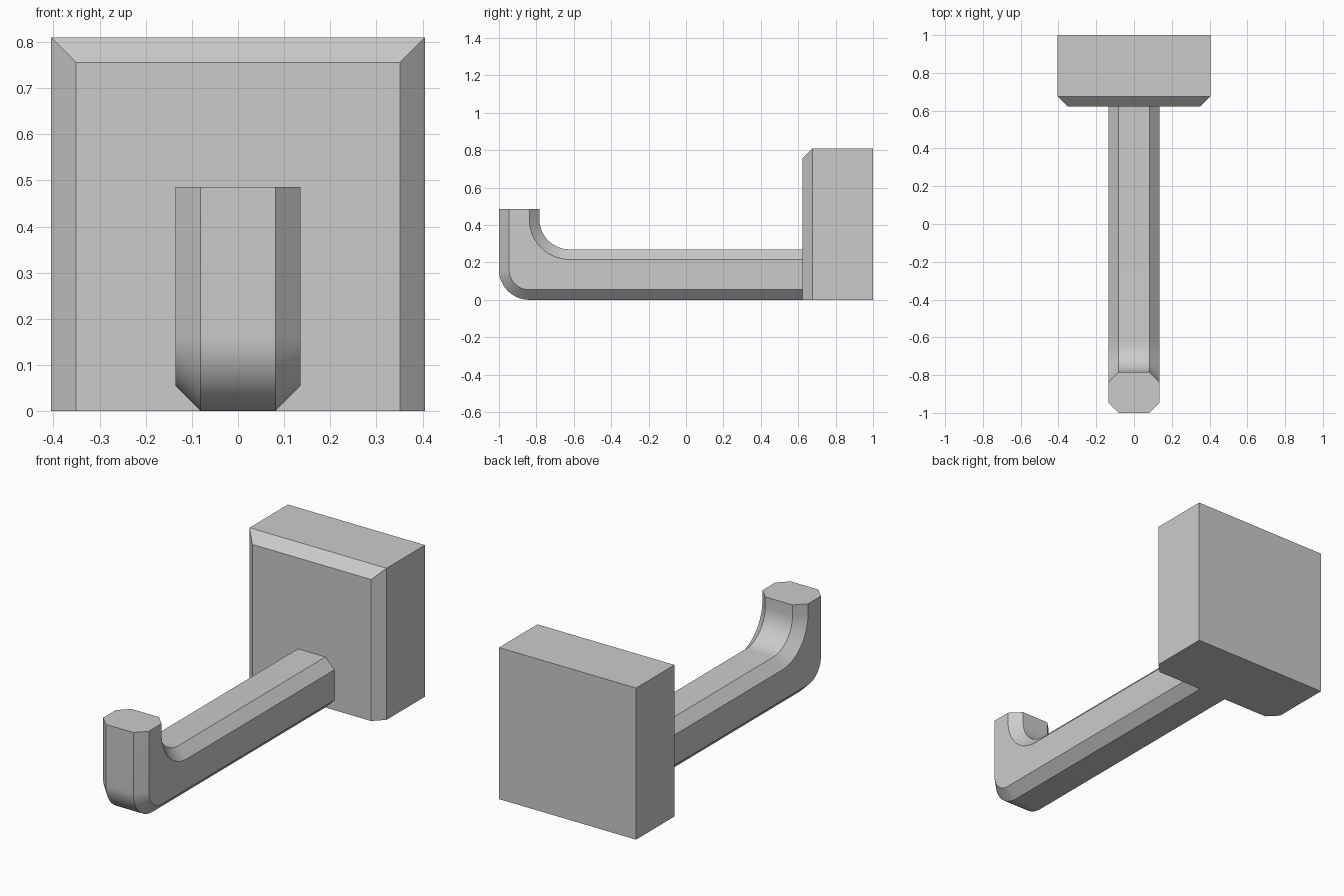
import bpy
import bmesh
from math import sin, cos, pi, radians

cube = bpy.data.objects.get("Cube")
if cube:
    bpy.data.objects.remove(cube, do_unlink=True)

CH = 0.054          # chamfer width
HALF = 0.405        # half width of the wall block
FRONT = 0.622       # front face of the wall block
STEPS = 16          # segments per bend

grey = bpy.data.materials.new("plain grey")
grey.use_nodes = True
colour = (0.6, 0.6, 0.6, 1)
grey.diffuse_color = colour
grey.node_tree.nodes["Principled BSDF"].inputs["Base Color"].default_value = colour


def skin(name, loops):
    """Join matching closed loops of points into a capped solid."""
    bm = bmesh.new()
    rings = [[bm.verts.new(p) for p in loop] for loop in loops]
    n = len(rings[0])
    for a, b in zip(rings, rings[1:]):
        for i in range(n):
            j = (i + 1) % n
            bm.faces.new((a[i], a[j], b[j], b[i]))
    bm.faces.new(rings[0])
    bm.faces.new(rings[-1])
    bmesh.ops.recalc_face_normals(bm, faces=bm.faces)
    mesh = bpy.data.meshes.new(name)
    bm.to_mesh(mesh)
    bm.free()
    mesh.materials.append(grey)
    obj = bpy.data.objects.new(name, mesh)
    bpy.context.collection.objects.link(obj)
    return obj


# Wall block: chamfered on the front at both sides and the top
def block_outline(y, inset):
    w, top = HALF - inset, 2 * HALF - inset
    return [(-w, y, 0), (w, y, 0), (w, y, top), (-w, y, top)]


skin("wall_block", [block_outline(1, 0), block_outline(FRONT + CH, 0),
                    block_outline(FRONT, CH)])


# Hook arm: side outline, inset along its long edges to form the chamfers
def arc(cy, cz, r, start, end):
    angles = [start + (end - start) * i / STEPS for i in range(STEPS + 1)]
    return [(cy + r * cos(a), cz + r * sin(a)) for a in angles]


def hook_outline(x, inset):
    bend, tip = 0.162, 0.486
    pts = [(FRONT, inset)]
    pts += arc(bend - 1, bend, bend - inset, -pi / 2, -pi)
    pts += [(inset - 1, tip), (-0.784 - inset, tip)]
    pts += arc(bend - 0.784, 0.27 + bend, bend + inset, pi, 1.5 * pi)
    pts += [(FRONT, 0.27 - inset)]
    return [(x, y, z) for y, z in pts]


hook = skin("hook_arm", [hook_outline(-0.135, CH), hook_outline(CH - 0.135, 0),
                         hook_outline(0.135 - CH, 0), hook_outline(0.135, CH)])

# Smooth the bends, keep the chamfer edges crisp
bpy.ops.object.select_all(action="DESELECT")
hook.select_set(True)
bpy.context.view_layer.objects.active = hook
bpy.ops.object.shade_smooth_by_angle(angle=radians(30))
